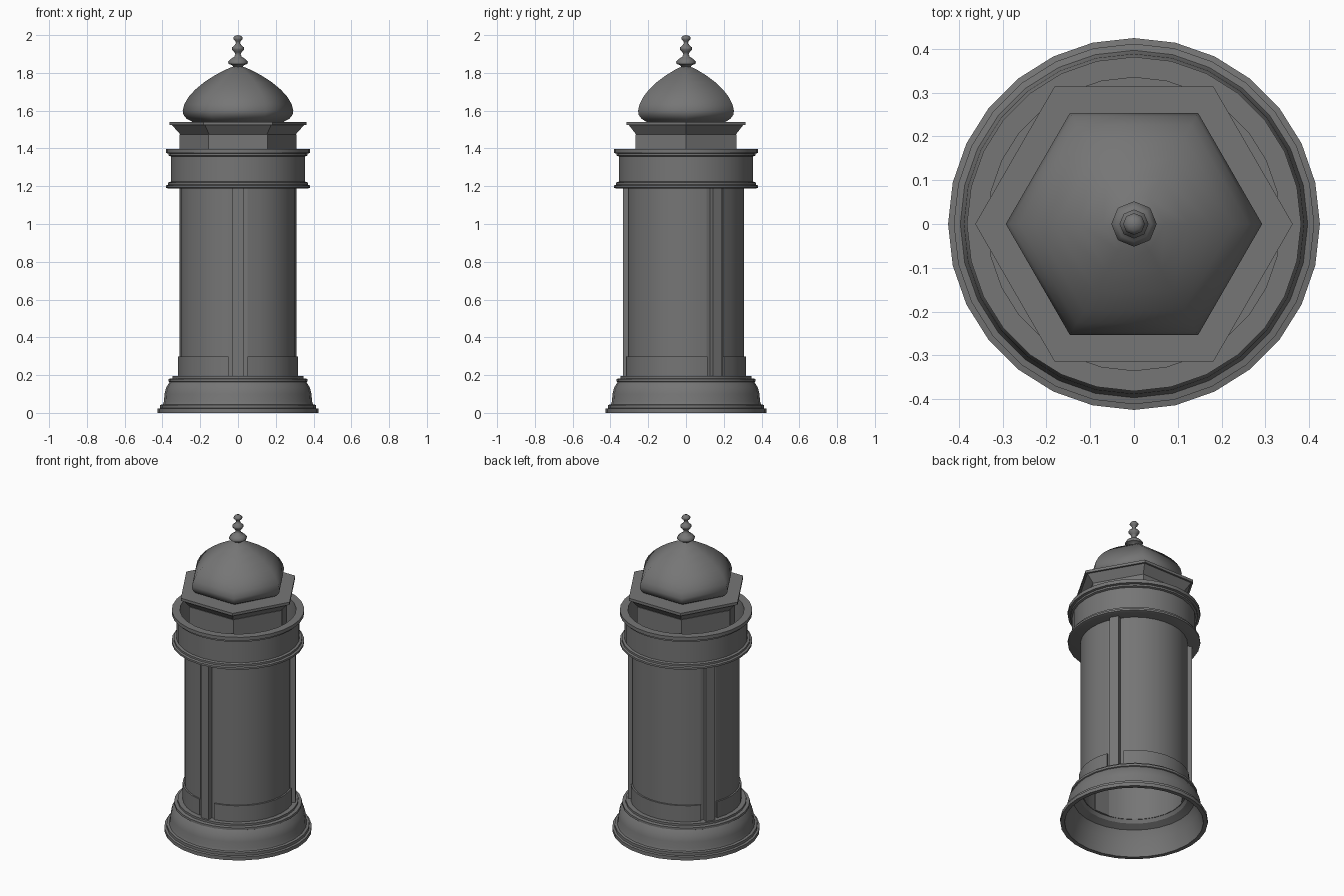
import bpy, bmesh
from math import pi, cos, sin, radians, asin

cube = bpy.data.objects.get("Cube")
if cube:
    bpy.data.objects.remove(cube)

grey = bpy.data.materials.new("dark grey paint")
GREY = (0.18, 0.18, 0.18, 1)
grey.diffuse_color = GREY
grey.use_nodes = True
grey.node_tree.nodes["Principled BSDF"].inputs["Base Color"].default_value = GREY


def finish(bm, name, angle):
    """Turn a bmesh into a shaded, painted object."""
    bmesh.ops.remove_doubles(bm, verts=bm.verts, dist=1e-5)
    bmesh.ops.recalc_face_normals(bm, faces=bm.faces)
    mesh = bpy.data.meshes.new(name)
    bm.to_mesh(mesh)
    bm.free()
    mesh.materials.append(grey)
    obj = bpy.data.objects.new(name, mesh)
    bpy.context.collection.objects.link(obj)
    bpy.ops.object.select_all(action='DESELECT')
    obj.select_set(True)
    bpy.context.view_layer.objects.active = obj
    if angle:
        bpy.ops.object.shade_smooth_by_angle(angle=radians(angle))
    return obj


def lathe(name, profile, sides, closed=False, start=0, sweep=2 * pi, angle=30):
    """Sweep (radius, height) points about z; a part sweep gets end caps."""
    bm = bmesh.new()
    rings = []
    for i in range(sides + 1):
        a = start + sweep * i / sides
        rings.append([bm.verts.new((r * cos(a), r * sin(a), z)) for r, z in profile])
    n = len(profile)
    for p, q in zip(rings, rings[1:]):
        for j in range(n if closed else n - 1):
            k = (j + 1) % n
            bm.faces.new((p[j], q[j], q[k], p[k]))
    if sweep < 6:
        bm.faces.new(rings[0])
        bm.faces.new(rings[-1])
    bmesh.ops.dissolve_degenerate(bm, dist=1e-5, edges=bm.edges)
    return finish(bm, name, angle)


SIDES = 28

# Hollow moulded plinth
lathe("plinth", [(.425, 0), (.425, .022), (.412, .025), (.412, .042), (.397, .045),
                 (.392, .06), (.389, .1), (.38, .135), (.362, .163), (.368, .166),
                 (.368, .18), (.348, .183), (.348, .196), (.295, .196),
                 (.31, .17), (.35, .15), (.375, .1), (.4, 0)], SIDES, closed=True)

# Three curved display panels, each with a thicker skirt, between the posts
gap = asin(.05 / .31)
for i, side in enumerate(("left", "back", "right")):
    a = -pi / 2 + i * 2 * pi / 3
    kw = dict(closed=True, start=a + gap, sweep=2 * pi / 3 - 2 * gap)
    lathe(side + "_panel", [(.309, .19), (.309, 1.2), (.295, 1.2), (.295, .19)], 9, **kw)
    lathe(side + "_skirt", [(.319, .19), (.319, .298), (.305, .298), (.305, .19)], 9, **kw)


# Stepped posts: a wide backing strip and a narrow projecting rib
def post(name, turn):
    outline = [(.285, -.052), (.302, -.052), (.302, -.028), (.334, -.028)]
    outline += [(x, -y) for x, y in reversed(outline)]
    bm = bmesh.new()
    face = bm.faces.new([bm.verts.new((x, y, .19)) for x, y in outline])
    top = bmesh.ops.extrude_face_region(bm, geom=[face])["geom"]
    bmesh.ops.translate(bm, vec=(0, 0, 1.01),
                        verts=[v for v in top if isinstance(v, bmesh.types.BMVert)])
    finish(bm, name, 0).rotation_euler.z = turn


for i, side in enumerate(("front", "back_left", "back_right")):
    post(side + "_post", -pi / 2 + i * 2 * pi / 3)

# Ring-shaped cornice with a recessed deck
lathe("cornice", [(0, 1.187), (.368, 1.187), (.382, 1.192), (.382, 1.204), (.37, 1.208),
                  (.37, 1.22), (.356, 1.224), (.356, 1.358), (.368, 1.362), (.368, 1.373),
                  (.382, 1.376), (.382, 1.398), (.335, 1.398), (.335, 1.23), (0, 1.23)], SIDES)

# Six-sided drum, flared eave and onion dome
lathe("drum", [(.31, 1.23), (.31, 1.475), (0, 1.475)], 6)
lathe("eave", [(0, 1.474), (.305, 1.474), (.35, 1.524), (.363, 1.524),
               (.363, 1.541), (0, 1.541)], 6)
lathe("dome", [(.24, 1.54), (.272, 1.557), (.289, 1.578), (.293, 1.6), (.284, 1.634),
               (.262, 1.672), (.228, 1.71), (.18, 1.75), (.125, 1.786), (.07, 1.815),
               (.03, 1.832), (0, 1.838)], 6, angle=100)

# Turned finial
lathe("finial", [(.022, 1.825), (.03, 1.84), (.051, 1.848), (.052, 1.86), (.04, 1.873),
                 (.02, 1.885), (.014, 1.9), (.02, 1.91), (.033, 1.925), (.033, 1.934),
                 (.018, 1.946), (.011, 1.958), (.014, 1.967), (.025, 1.978), (.025, 1.986),
                 (.016, 1.996), (0, 2)], 8, angle=50)
